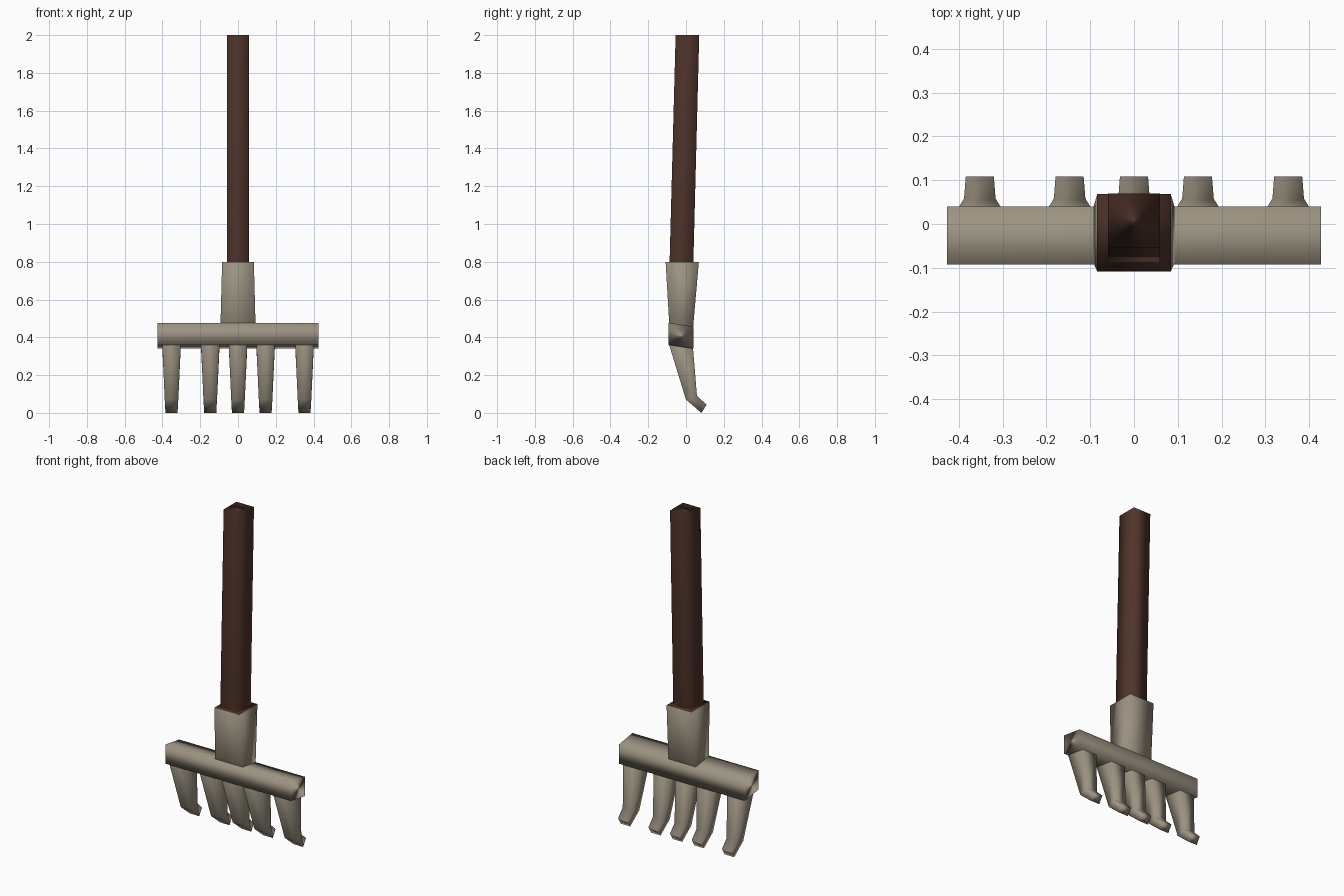
import bpy
import bmesh

if "Cube" in bpy.data.objects:
    bpy.data.objects.remove(bpy.data.objects["Cube"], do_unlink=True)


def material(name, colour):
    mat = bpy.data.materials.new(name)
    mat.use_nodes = True
    mat.diffuse_color = (*colour, 1)
    bsdf = mat.node_tree.nodes["Principled BSDF"]
    bsdf.inputs["Base Color"].default_value = (*colour, 1)
    bsdf.inputs["Roughness"].default_value = 0.8
    return mat


METAL = material("weathered metal", (0.33, 0.29, 0.22))
WOOD = material("dark brown wood", (0.08, 0.034, 0.023))


def loft(name, sections, mats, x=0):
    """Four-sided loft; a section is (half width, front (y, z), back (y, z))."""
    bm = bmesh.new()
    rings = [[bm.verts.new((x + sx * half, *yz))
              for sx, yz in ((-1, front), (1, front), (1, back), (-1, back))]
             for half, front, back in sections]
    for low, high in zip(rings, rings[1:]):
        for i in range(4):
            j = (i + 1) % 4
            bm.faces.new((low[i], low[j], high[j], high[i]))
    bm.faces.new(rings[0])
    top = bm.faces.new(rings[-1])
    top.material_index = len(mats) - 1   # a second material colours the top cap
    for face in bm.faces:
        face.smooth = True
    bmesh.ops.recalc_face_normals(bm, faces=bm.faces)
    mesh = bpy.data.meshes.new(name)
    bm.to_mesh(mesh)
    bm.free()
    for mat in mats:
        mesh.materials.append(mat)
    obj = bpy.data.objects.new(name, mesh)
    bpy.context.collection.objects.link(obj)
    # Long faces dominate the soft shading
    soft = obj.modifiers.new("soft shading", "WEIGHTED_NORMAL")
    soft.mode = "FACE_AREA"
    return obj


# Leaning wooden handle
loft("handle", [(0.059, (-0.088, 0.76), (0.038, 0.76)),
                (0.059, (-0.055, 2.0), (0.07, 2.0))], [WOOD])

# Metal socket with wood filling its mouth
loft("socket", [(0.093, (-0.088, 0.46), (0.037, 0.445)),
                (0.084, (-0.108, 0.8), (0.068, 0.8))], [METAL, WOOD])

# Crossbar
loft("crossbar", [(0.427, (-0.093, 0.36), (0.04, 0.34)),
                  (0.427, (-0.092, 0.477), (0.04, 0.457))], [METAL])

# Tapered tines with hooked tips
for n, x in enumerate((-0.352, -0.147, 0, 0.146, 0.352)):
    loft(f"tine_{n + 1}", [(0.032, (0.082, 0.0), (0.109, 0.043)),
                           (0.036, (0.0, 0.07), (0.058, 0.09)),
                           (0.049, (-0.091, 0.365), (0.037, 0.345))], [METAL], x)
